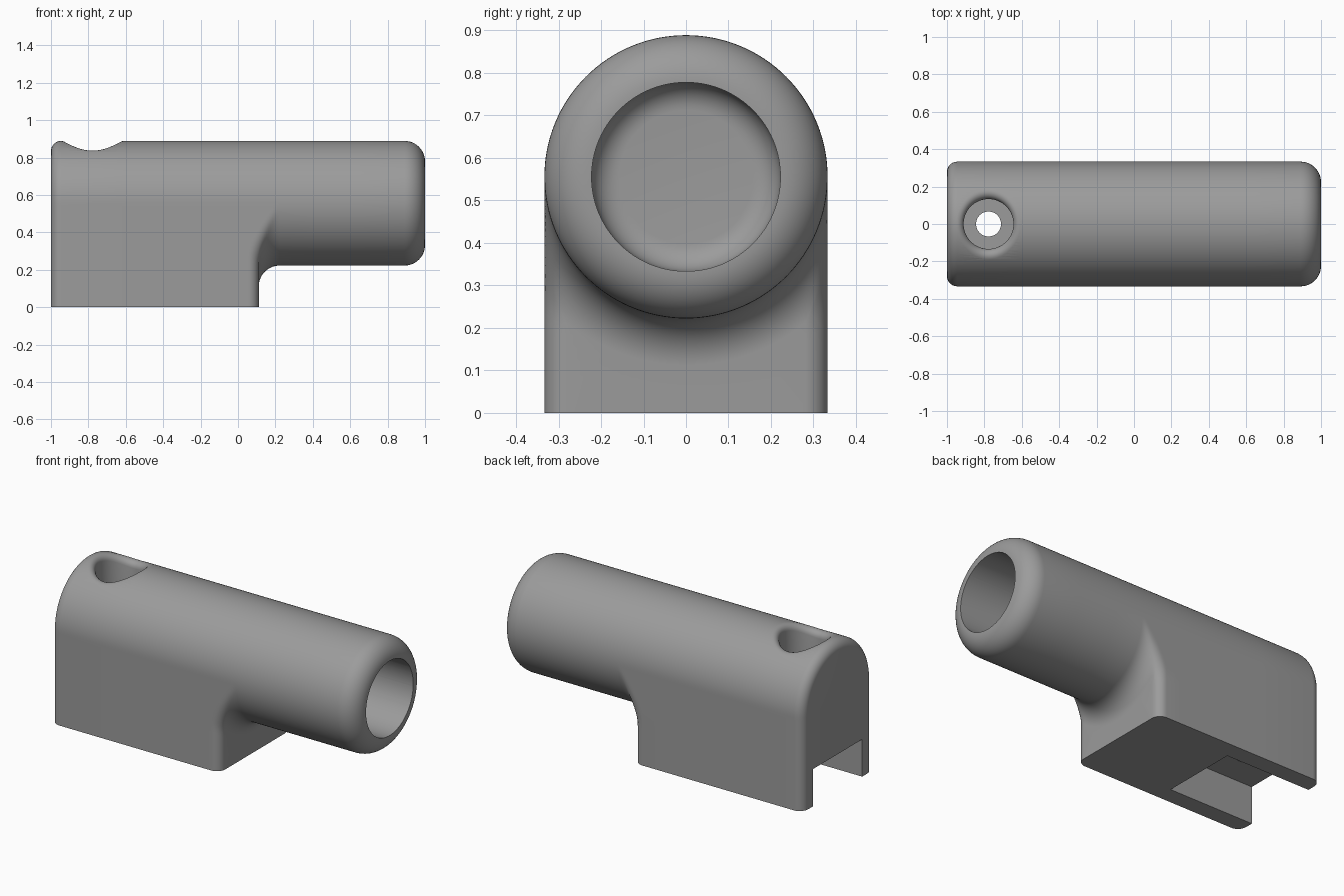
import bpy, bmesh, math
from mathutils import Vector

if "Cube" in bpy.data.objects:
    bpy.data.objects.remove(bpy.data.objects["Cube"])

U = 1 / 9                      # base module
ZC, R = 5 * U, 3 * U           # tube axis height and radius
XB, XF = U, 2 * U              # block end face, end of the concave fillet
RV, RE = 0.055, 0.11           # edge rounding of block and of tube mouth
HX = -7 * U                    # screw hole position

mat = bpy.data.materials.new("plain_grey")
mat.diffuse_color = (0.33, 0.33, 0.33, 1)
mat.use_nodes = True
mat.node_tree.nodes["Principled BSDF"].inputs["Base Color"].default_value = mat.diffuse_color


def make_object(name, bm):
    bmesh.ops.recalc_face_normals(bm, faces=bm.faces)
    mesh = bpy.data.meshes.new(name)
    bm.to_mesh(mesh)
    bm.free()
    mesh.materials.append(mat)
    ob = bpy.data.objects.new(name, mesh)
    bpy.context.collection.objects.link(ob)
    return ob


def loft(bm, rings, tip=None):
    """Skin closed rings; cap both ends (last one as a fan if tip is given)."""
    vs = [[bm.verts.new(p) for p in ring] for ring in rings]
    n = len(vs[0])
    for a, b in zip(vs, vs[1:]):
        for i in range(n):
            j = (i + 1) % n
            bm.faces.new((a[i], a[j], b[j], b[i]))
    bm.faces.new(vs[0][::-1])
    if tip:
        t = bm.verts.new(tip)
        for i in range(n):
            bm.faces.new((vs[-1][i], vs[-1][(i + 1) % n], t))
    else:
        bm.faces.new(vs[-1])


def rounded(a, b, r, k=0.0):
    """Inside test for two walls at depths a, b joined by a rounding r."""
    if a < 0 or b < 0:
        return False
    p, q = r - a, r - b
    if p <= 0 or q <= 0 or p < k * q or q < k * p:
        return True
    return p * p + q * q - 2 * k * p * q <= r * r * (1 - k * k)


def inside(x, y, z):
    """Arch-shaped block flowing through a concave fillet into a round tube."""
    d = math.hypot(y, z)
    if x >= XF:
        return rounded(R - d, 1 - x, RE)
    if z < -0.75:
        return False
    a = R - d if z >= 0 else R - abs(y)
    if not rounded(a, x + 1, RV):
        return False
    if z >= 0:
        return True
    if d >= R + U:
        return rounded(a, XB - x, RV)
    dist = math.hypot(XF - x, R + U - d)
    k = (R + U - d) / dist * abs(y) / d
    return rounded(a, dist - U, RV, min(k, 0.9999))


def reach(x, t):
    lo, hi = 0.05, 2.0
    c, s = math.cos(t), math.sin(t)
    for _ in range(24):
        m = (lo + hi) / 2
        if inside(x, m * c, m * s):
            lo = m
        else:
            hi = m
    return lo


# Body: stations along x, denser on the roundings
q = math.pi / 2
xs = [-1 + RV * (1 - math.cos(q * i / 8)) for i in range(9)]
xs += [-0.6, -0.3, -0.05]
xs += [XB - RV + (RV - 1e-4) * math.sin(q * i / 8) for i in range(9)]
xs += [XB + 1e-5 + U * (1 - math.cos(q * i / 14)) for i in range(15)]
xs += [0.4, 0.65]
xs += [1 - RE + RE * math.sin(q * i / 12) for i in range(13)]
N = 128
rings = []
for x in xs:
    ring = []
    for i in range(N):
        t = 2 * math.pi * i / N
        d = reach(x, t)
        ring.append((x, d * math.cos(t), ZC + d * math.sin(t)))
    rings.append(ring)
bm = bmesh.new()
loft(bm, rings)

# Flat underside
cut = bmesh.ops.bisect_plane(bm, geom=bm.verts[:] + bm.edges[:] + bm.faces[:],
                             plane_co=(0, 0, 0), plane_no=(0, 0, 1), clear_inner=True)
edges = [e for e in cut["geom_cut"] if isinstance(e, bmesh.types.BMEdge)]
bmesh.ops.contextual_create(bm, geom=edges)
bmesh.ops.triangulate(bm, faces=[f for f in bm.faces if len(f.verts) > 4])
body = make_object("handle_body", bm)


def circle(r, n, place):
    return [place(r * math.cos(2 * math.pi * i / n), r * math.sin(2 * math.pi * i / n))
            for i in range(n)]


cutters = []

# Tube bore with a rounded inner end
x0, rb, rf = -0.2, 2 * U, 0.065
profile = [(x0 + rf * (1 - math.cos(q * i / 8)), rb - rf + rf * math.sin(q * i / 8))
           for i in range(9)] + [(1.1, rb)]
bm = bmesh.new()
loft(bm, [circle(r, 96, lambda u, v, x=x: (x, u, ZC + v)) for x, r in profile])
cutters.append(make_object("bore_cutter", bm))

# Counterbore whose rim is rounded into the curved top
rc, rr, n = 1.2 * U, 0.035, 72
floor = circle(rc, n, lambda u, v: (HX + u, v, 4 * U))
rings = [floor] + [[] for _ in range(8)]
for i in range(n):
    t = 2 * math.pi * i / n
    out = Vector((math.cos(t), math.sin(t), 0))
    c = out * (rc + rr)
    c.z = math.sqrt((R - rr) ** 2 - c.y ** 2)
    normal = Vector((0, c.y, c.z)).normalized()
    base = Vector((HX, 0, ZC))
    for j in range(7):
        rings[j + 1].append(base + c + (-out).slerp(normal, j / 6) * rr)
    rings[8].append(base + c + normal * (rr + 0.05))
bm = bmesh.new()
loft(bm, rings, tip=(HX, 0, ZC + 0.6))
cutters.append(make_object("counterbore_cutter", bm))

# Screw hole
bm = bmesh.new()
loft(bm, [circle(0.6 * U, 48, lambda u, v, z=z: (HX + u, v, z)) for z in (0.1, 0.55)])
cutters.append(make_object("hole_cutter", bm))

# Slot under the closed end
bm = bmesh.new()
h = 0.231
loft(bm, [[(x, -h, -0.1), (x, h, -0.1), (x, h, 2 * U), (x, -h, 2 * U)]
          for x in (-1.1, -4 * U)])
cutters.append(make_object("slot_cutter", bm))

# Cut the openings, then smooth
bpy.context.view_layer.objects.active = body
for c in cutters:
    m = body.modifiers.new(c.name, "BOOLEAN")
    m.operation, m.solver, m.object = "DIFFERENCE", "EXACT", c
    bpy.ops.object.modifier_apply(modifier=m.name)
    bpy.data.objects.remove(c)
bpy.ops.object.select_all(action="DESELECT")
body.select_set(True)
bpy.ops.object.shade_smooth_by_angle(angle=math.radians(30))
